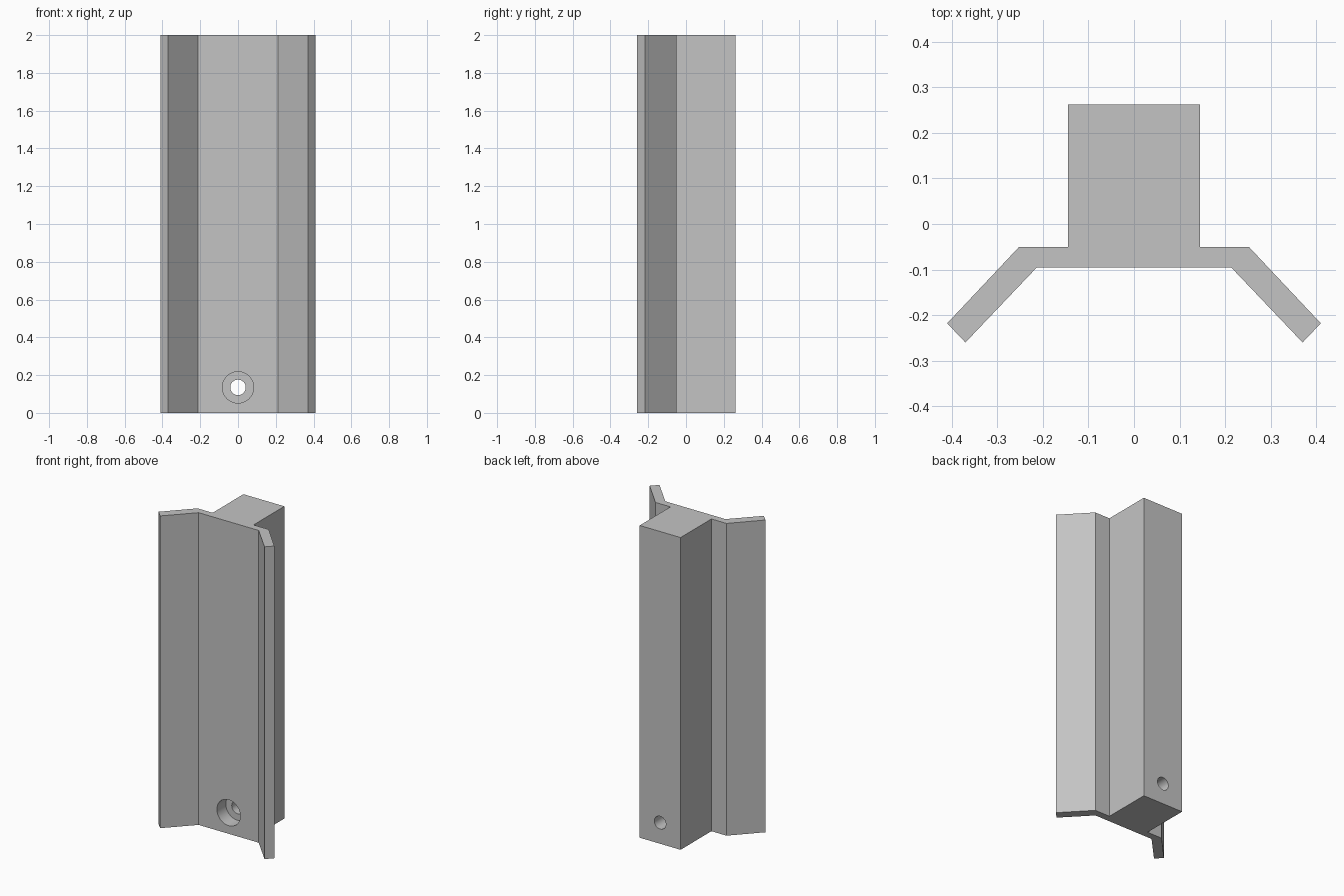
import bpy, bmesh, math
from mathutils import Vector

cube = bpy.data.objects.get("Cube")
if cube:
    bpy.data.objects.remove(cube, do_unlink=True)

HEIGHT = 2.0

grey = bpy.data.materials.new("plain grey")
grey.use_nodes = True
colour = (0.55, 0.55, 0.55, 1)
grey.diffuse_color = colour
grey.node_tree.nodes["Principled BSDF"].inputs["Base Color"].default_value = colour


def add_object(name, bm):
    mesh = bpy.data.meshes.new(name)
    bmesh.ops.recalc_face_normals(bm, faces=bm.faces)
    bm.to_mesh(mesh)
    bm.free()
    mesh.materials.append(grey)
    obj = bpy.data.objects.new(name, mesh)
    bpy.context.collection.objects.link(obj)
    return obj


def drill(body, name, start, end, radius):
    """Cut a round hole along the line from start to end."""
    start, end = Vector(start), Vector(end)
    axis = end - start
    bm = bmesh.new()
    bmesh.ops.create_cone(bm, cap_ends=True, segments=48, radius1=radius,
                          radius2=radius, depth=axis.length)
    turn = axis.to_track_quat("Z", "Y").to_matrix().to_4x4()
    turn.translation = (start + end) / 2
    bm.transform(turn)
    cutter = add_object(name, bm)
    cutter.hide_render = True
    cutter.display_type = "WIRE"
    mod = body.modifiers.new(name, "BOOLEAN")
    mod.operation = "DIFFERENCE"
    mod.solver = "EXACT"
    mod.object = cutter
    return cutter


# Body: block with two angled wings, extruded from a mirrored half outline
half = [(0.145, 0.262), (0.145, -0.05), (0.252, -0.05),
        (0.41, -0.218), (0.37, -0.26), (0.213, -0.095)]
outline = half + [(-x, y) for x, y in reversed(half)]
bm = bmesh.new()
base = bm.faces.new([bm.verts.new((x, y, 0)) for x, y in outline])
top = bmesh.ops.extrude_face_region(bm, geom=[base])["geom"]
bmesh.ops.translate(bm, vec=(0, 0, HEIGHT),
                    verts=[v for v in top if isinstance(v, bmesh.types.BMVert)])
body = add_object("angled_rail", bm)

cutters = []
# Counterbored mounting holes through the block
for z in (0.135, 1.18, 1.815):
    cutters.append(drill(body, "bolt_hole_cutter", (0, -0.4, z), (0, 0.4, z), 0.041))
    cutters.append(drill(body, "counterbore_cutter", (0, -0.3, z), (0, -0.005, z), 0.083))

# Screw holes square to the wings
normal = Vector((0.168, 0.158, 0)).normalized() * 0.1
for side in (-1, 1):
    for z in (0.43, 1.455):
        centre = Vector((0.299, -0.143, z))
        ends = [centre - normal, centre + normal]
        for p in ends:
            p.x *= side
        cutters.append(drill(body, "wing_hole_cutter", ends[0], ends[1], 0.03))

# Bake the holes and remove the cutters
bpy.context.view_layer.objects.active = body
body.select_set(True)
for mod in list(body.modifiers):
    bpy.ops.object.modifier_apply(modifier=mod.name)
for cutter in cutters:
    bpy.data.objects.remove(cutter, do_unlink=True)
bpy.ops.object.shade_smooth_by_angle(angle=math.radians(30))
